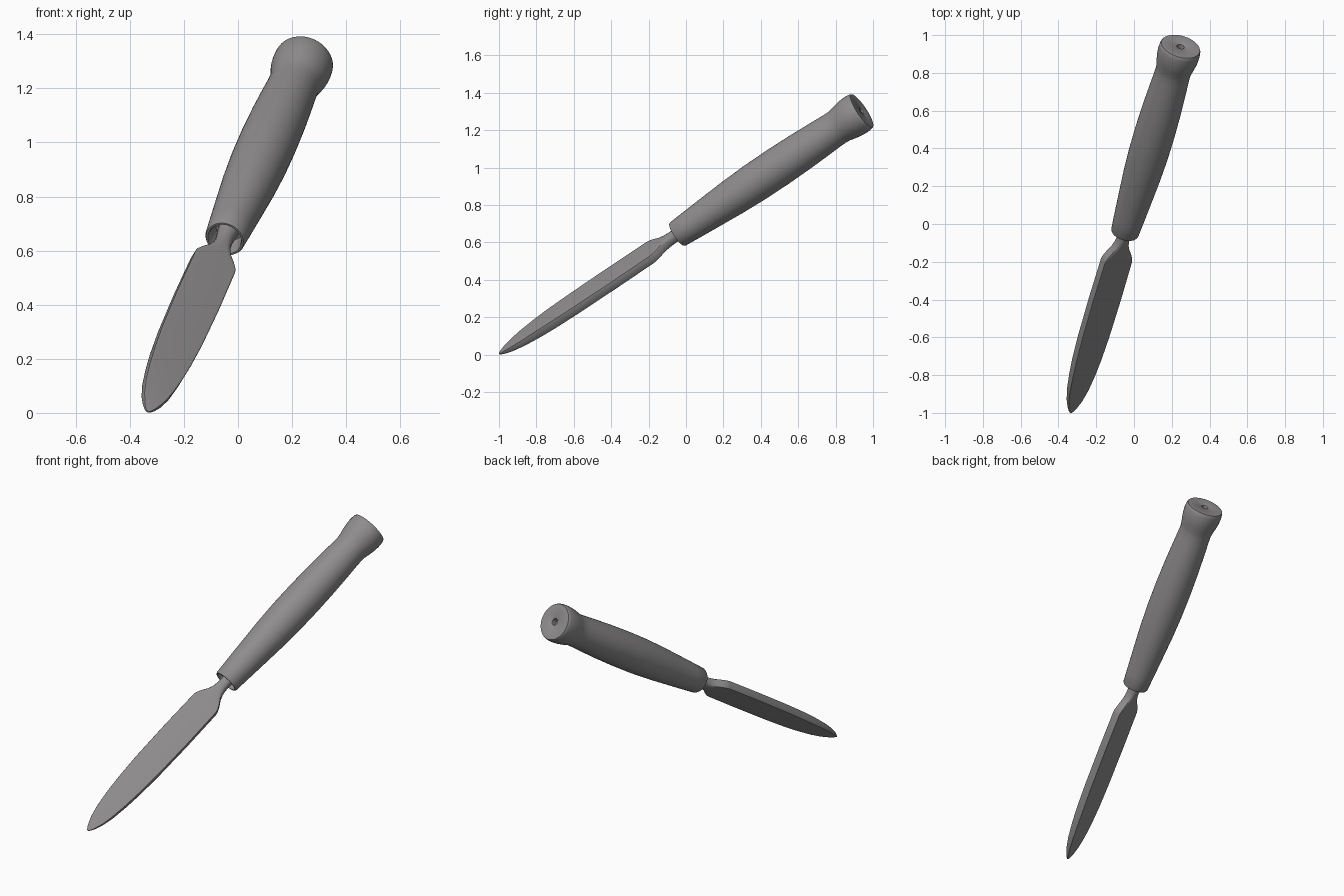
import bpy, bmesh, math
from mathutils import Vector, Matrix

# Tool axis frame: X = blade width, Y = blade thickness, Z = along tool from tip
A = Vector((0.242, 0.806, 0.540)).normalized()
W = Vector((0.872, 0.063, -0.485))
W = (W - A * W.dot(A)).normalized()
N = A.cross(W)
FRAME = Matrix.Translation((-0.335, -0.999, 0.005)) @ Matrix((W, N, A)).transposed().to_4x4()

grey = bpy.data.materials.new("grey metal")
grey.diffuse_color = (0.275, 0.265, 0.265, 1)


def spow(v, e):
    return 0.0 if abs(v) < 1e-6 else math.copysign(abs(v) ** e, v)


def loft(name, stations, sides, angle):
    """Skin superellipse rings given as (s, half width, half thickness, exponent)."""
    bm = bmesh.new()
    rings = []
    for s, a, b, e in stations:
        ring = []
        for i in range(sides):
            t = 2 * math.pi * (i + 0.5) / sides
            ring.append(bm.verts.new((a * spow(math.cos(t), e), b * spow(math.sin(t), e), s)))
        rings.append(ring)
    for r0, r1 in zip(rings, rings[1:]):
        for i in range(sides):
            j = (i + 1) % sides
            bm.faces.new((r0[i], r0[j], r1[j], r1[i]))
    bm.faces.new(rings[0][::-1])
    bm.faces.new(rings[-1])
    bmesh.ops.recalc_face_normals(bm, faces=bm.faces)
    bm.transform(FRAME)
    me = bpy.data.meshes.new(name)
    bm.to_mesh(me)
    bm.free()
    me.materials.append(grey)
    ob = bpy.data.objects.new(name, me)
    bpy.context.collection.objects.link(ob)
    bpy.ops.object.select_all(action='DESELECT')
    bpy.context.view_layer.objects.active = ob
    ob.select_set(True)
    bpy.ops.object.shade_smooth_by_angle(angle=math.radians(angle))
    return ob


# Blade with shoulders, running into a rounded tang inside the handle
loft("blade", [
    (0.000, 0.005, 0.003, 0.08), (0.012, 0.014, 0.005, 0.08), (0.035, 0.025, 0.009, 0.08),
    (0.08, 0.041, 0.014, 0.08), (0.15, 0.056, 0.019, 0.08), (0.25, 0.068, 0.023, 0.08),
    (0.35, 0.076, 0.025, 0.08), (0.50, 0.083, 0.025, 0.08), (0.75, 0.086, 0.025, 0.08),
    (1.00, 0.084, 0.025, 0.08), (1.02, 0.080, 0.025, 0.1), (1.05, 0.066, 0.026, 0.2),
    (1.08, 0.048, 0.028, 0.4), (1.11, 0.037, 0.030, 0.6), (1.14, 0.033, 0.032, 0.8),
    (1.18, 0.033, 0.033, 1), (1.22, 0.038, 0.038, 1), (1.27, 0.042, 0.042, 1)], 16, 32)

# Handle: recessed front socket, swelling grip, flared butt with a small end hole
profile = [
    (1.255, 0.020), (1.255, 0.052), (1.190, 0.060), (1.180, 0.064), (1.180, 0.071), (1.188, 0.075),
    (1.27, 0.081), (1.40, 0.090), (1.55, 0.100), (1.70, 0.106), (1.85, 0.107), (2.00, 0.104),
    (2.12, 0.099), (2.20, 0.095), (2.24, 0.094), (2.265, 0.097), (2.295, 0.104), (2.33, 0.110),
    (2.36, 0.112), (2.385, 0.111), (2.398, 0.109), (2.405, 0.105), (2.407, 0.024), (2.404, 0.020),
    (2.375, 0.018)]
loft("handle", [(s, r, r, 1) for s, r in profile], 48, 40)
